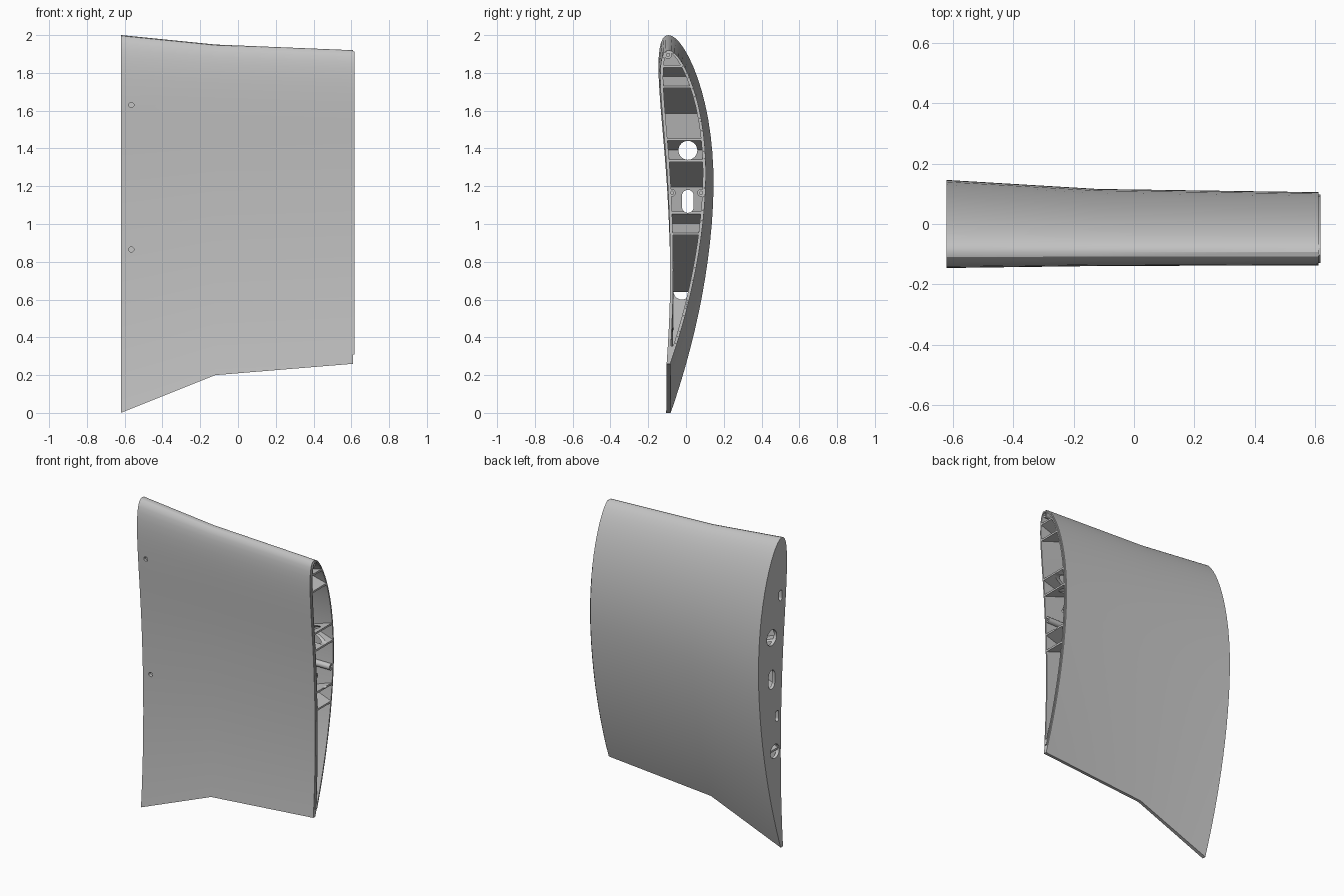
import bpy, bmesh, math

cube = bpy.data.objects.get("Cube")
if cube:
    bpy.data.objects.remove(cube, do_unlink=True)

grey = bpy.data.materials.new("plain grey")
grey.use_nodes = True
grey.diffuse_color = (0.55, 0.55, 0.55, 1)
grey.node_tree.nodes["Principled BSDF"].inputs["Base Color"].default_value = grey.diffuse_color

ROOT, TIP, LIP = -0.62, 0.61, 0.617
# span stations: x, leading edge height, trailing edge height
STATIONS = [(ROOT, 2.0, 0.0), (-0.12, 1.95, 0.2), (TIP, 1.92, 0.26)]
LEAD_Y = -0.093
WALL = 0.016


def make_object(name, verts, faces):
    mesh = bpy.data.meshes.new(name)
    mesh.from_pydata(verts, [], faces)
    bm = bmesh.new()
    bm.from_mesh(mesh)
    bmesh.ops.recalc_face_normals(bm, faces=bm.faces)
    bm.to_mesh(mesh)
    bm.free()
    mesh.materials.append(grey)
    obj = bpy.data.objects.new(name, mesh)
    bpy.context.collection.objects.link(obj)
    return obj


def bridge(name, loops):
    """Solid through a row of matching closed loops."""
    n = len(loops[0])
    faces = [tuple(range(n)), tuple(range(n * (len(loops) - 1), n * len(loops)))]
    for k in range(len(loops) - 1):
        for i in range(n):
            j = (i + 1) % n
            faces.append((k * n + i, k * n + j, k * n + n + j, k * n + n + i))
    return make_object(name, [p for loop in loops for p in loop], faces)


def half_thickness(s):
    poly = 0.2969 * math.sqrt(s) - 0.126 * s - 0.3516 * s**2 + 0.2843 * s**3 - 0.1015 * s**4
    return 0.63 * poly + 0.0045 * s**2


def camber(s):
    peak = 0.45
    reach = peak if s < peak else 1 - peak
    return 0.0585 * (1 - ((s - peak) / reach) ** 2)


def section(x, inset, s0, s1, steps=32):
    """Wing cross-section at x, drawn in by inset."""
    a, b = STATIONS[:2] if x < STATIONS[1][0] else STATIONS[1:]
    f = (x - a[0]) / (b[0] - a[0])
    top, low = (a[i] + (b[i] - a[i]) * f for i in (1, 2))
    chord = top - low
    back, front = [], []
    for i in range(steps + 1):
        s = s0 + (s1 - s0) * (1 - math.cos(math.pi * i / steps)) / 2
        mid, half = LEAD_Y + camber(s) * chord, half_thickness(s) * chord - inset
        z = top - s * chord
        back.append((x, mid + half, z))
        front.append((x, mid - half, z))
    if s0 == 0:
        front = front[1:]
    return back + front[::-1]


def wing_solid(name, x0, x1, inset=0.0, s0=0.0, s1=1.0):
    xs = [x0] + ([STATIONS[1][0]] if x0 < STATIONS[1][0] else []) + [x1]
    return bridge(name, [section(x, inset, s0, s1) for x in xs])


def slot(name, a, z, r, straight, lo, hi, axis="x", steps=12):
    """Upright rounded bar along x (a is y) or along y (a is x)."""
    outline = []
    for side in (1, -1):
        for i in range(steps + 1):
            t = math.pi * i / steps
            outline.append((a + side * r * math.cos(t),
                            z + side * (straight / 2 + r * math.sin(t))))
    if straight == 0:
        outline = outline[:steps] + outline[steps + 1:-1]
    loops = [[(d, u, v) if axis == "x" else (u, d, v) for u, v in outline] for d in (lo, hi)]
    return bridge(name, loops)


def combine(obj, operation, others):
    """Apply a boolean with each helper solid."""
    for other in others:
        mod = obj.modifiers.new("cut", "BOOLEAN")
        mod.operation = operation
        mod.solver = "EXACT"
        mod.object = other
    graph = bpy.context.evaluated_depsgraph_get()
    graph.update()
    mesh = bpy.data.meshes.new_from_object(obj.evaluated_get(graph))
    obj.modifiers.clear()
    obj.data = mesh


def smooth(obj):
    bpy.ops.object.select_all(action="DESELECT")
    obj.select_set(True)
    bpy.context.view_layer.objects.active = obj
    bpy.ops.object.shade_smooth_by_angle(angle=math.radians(30))


# Helper solids: hollow, rib limits and holes
cavity = wing_solid("cavity_cutter", ROOT + 0.02, 0.7, WALL, 0.01, 0.95)
core = wing_solid("core_helper", ROOT + 0.01, LIP, WALL / 2, 0.005, 0.965)
tube_holes = [slot("tube_cutter", 0.01, 1.39, 0.05, 0, -0.8, 0.8),
              slot("slot_cutter", 0.01, 1.12, 0.031, 0.06, -0.8, 0.8)]
rear_hole = slot("rear_cutter", -0.022, 0.645, 0.045, 0, -0.8, -0.57)
POCKETS = [(-0.08, 1.63), (-0.045, 0.865)]
pocket_cutters = [slot("pocket_cutter", y, z, 0.015, 0.04, -0.8, -0.545) for y, z in POCKETS]
screw_cutters = [slot("screw_cutter", -0.565, z, 0.014, 0, -0.4, y, "y") for y, z in POCKETS]
helpers = [cavity, core, rear_hole] + tube_holes + pocket_cutters + screw_cutters

# Hollow skin with a closed, drilled root
skin = wing_solid("wing_skin", ROOT, TIP)
combine(skin, "DIFFERENCE", [cavity, rear_hole] + tube_holes + pocket_cutters + screw_cutters)
smooth(skin)

# Thin locating lip round the open tip
lip = wing_solid("tip_lip", TIP - 0.02, LIP, 0.007, 0.004, 0.97)
combine(lip, "DIFFERENCE", [cavity])
smooth(lip)

# Crossing diagonal ribs
SLOPE, RIB = 0.337, 0.006
for direction, tops in ((-1, (1.835, 1.447, 1.06)), (1, (1.725, 1.335, 0.947))):
    for tip_z in tops:
        loops = []
        for y in (-0.3, 0.3):
            near, far = 0.7, -0.7
            zn, zf = (tip_z + direction * SLOPE * (LIP - x) for x in (near, far))
            loops.append([(near, y, zn - RIB), (near, y, zn + RIB),
                          (far, y, zf + RIB), (far, y, zf - RIB)])
        rib = bridge("rising_rib" if direction > 0 else "falling_rib", loops)
        combine(rib, "INTERSECT", [core])
        combine(rib, "DIFFERENCE", tube_holes)

# Screw blocks behind the root wall
for (y, z), pocket, screw in zip(POCKETS, pocket_cutters, screw_cutters):
    block = slot("screw_block", y, z, 0.035, 0.05, ROOT + 0.01, -0.53)
    combine(block, "INTERSECT", [core])
    combine(block, "DIFFERENCE", [pocket, screw])

# Drilled pin bosses at the tip
for y, z in ((-0.075, 1.165), (0.08, 1.165), (-0.095, 1.895), (-0.077, 0.335)):
    boss = slot("pin_boss", y, z, 0.02, 0, 0.42, TIP)
    drill = slot("pin_cutter", y, z, 0.009, 0, 0.48, 0.8)
    helpers.append(drill)
    combine(boss, "INTERSECT", [core])
    combine(boss, "DIFFERENCE", [drill])
    smooth(boss)

for helper in helpers:
    bpy.data.objects.remove(helper, do_unlink=True)
